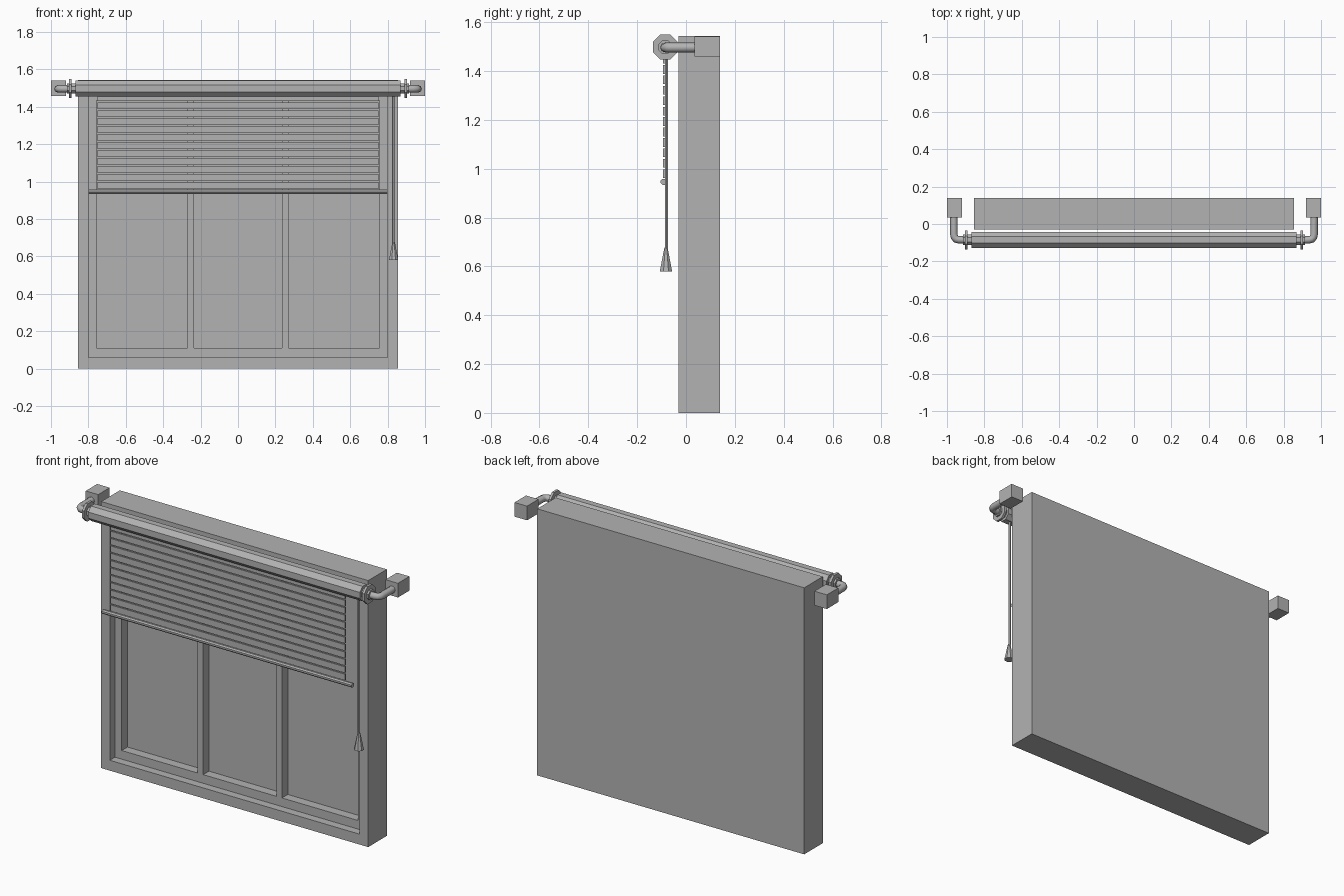
import bpy
from math import pi, cos
from mathutils import Matrix, Vector

if "Cube" in bpy.data.objects:
    bpy.data.objects.remove(bpy.data.objects["Cube"])

GREY = 0.45
mat = bpy.data.materials.new("plain grey")
mat.use_nodes = True
mat.diffuse_color = (GREY, GREY, GREY, 1)
mat.node_tree.nodes["Principled BSDF"].inputs["Base Color"].default_value = (GREY, GREY, GREY, 1)


def box(name, x0, x1, y0, y1, z0, z1):
    bpy.ops.mesh.primitive_cube_add(size=1)
    ob = bpy.context.object
    ob.name = name
    ob.data.transform(Matrix.Translation(((x0 + x1) / 2, (y0 + y1) / 2, (z0 + z1) / 2))
                      @ Matrix.Diagonal((x1 - x0, y1 - y0, z1 - z0, 1)))
    ob.data.materials.append(mat)
    return ob


def prism(name, a, b, r1, r2=None, sides=8):
    """Faceted rod from a to b with flat sides facing the axes; r is measured to the flats."""
    a, b = Vector(a), Vector(b)
    k = 1 / cos(pi / sides)
    bpy.ops.mesh.primitive_cone_add(vertices=sides, radius1=r1 * k,
                                    radius2=(r1 if r2 is None else r2) * k, depth=(b - a).length)
    ob = bpy.context.object
    ob.name = name
    turn = (b - a).to_track_quat('Z', 'Y').to_matrix().to_4x4()
    ob.data.transform(Matrix.Translation((a + b) / 2) @ turn @ Matrix.Rotation(pi / sides, 4, 'Z'))
    ob.data.materials.append(mat)
    return ob


# Window block: stepped recess with three deeper panes
block = box("window_block", -0.855, 0.855, -0.03, 0.14, 0, 1.543)
cuts = [(-0.8, 0.8, 0.017, 0.06, 1.485)]
cuts += [(x0, x1, 0.07, 0.11, 1.435) for x0, x1 in ((-0.757, -0.27), (-0.235, 0.235), (0.27, 0.757))]
for x0, x1, depth, z0, z1 in cuts:
    cutter = box("recess_cutter", x0, x1, -0.2, depth, z0, z1)
    cutter.hide_render = True
    mod = block.modifiers.new("recess", 'BOOLEAN')
    mod.operation = 'DIFFERENCE'
    mod.solver = 'EXACT'
    mod.object = cutter
    bpy.context.view_layer.objects.active = block
    bpy.ops.object.modifier_apply(modifier=mod.name)
    bpy.data.objects.remove(cutter)

# Roller tube
RY, RZ = -0.085, 1.498
prism("roller", (-0.87, RY, RZ), (0.87, RY, RZ), 0.043)

# Blind slats and bottom rail
PITCH = 0.0427
for i in range(12):
    top = 1.467 - i * PITCH
    box("slat", -0.75, 0.75, -0.094, -0.084, top - PITCH + 0.007, top)
prism("bottom_rail", (-0.8, -0.092, 0.946), (0.8, -0.092, 0.946), 0.012)

# Collars, bent arms and wall brackets on both sides
for side, s in (("left", 1), ("right", -1)):
    prism(side + "_hub", (s * 0.865, RY, RZ), (s * 0.915, RY, RZ), 0.028)
    prism(side + "_collar", (s * 0.89, RY, RZ), (s * 0.904, RY, RZ), 0.051)
    box(side + "_bracket", *sorted((s * 0.92, s * 1.0)), 0.035, 0.14, 1.459, 1.541)
    curve = bpy.data.curves.new(side + "_arm", 'CURVE')
    curve.dimensions = '3D'
    curve.bevel_depth = 0.02
    curve.bevel_resolution = 2
    curve.use_fill_caps = True
    path = [(0.905, RY), (0.935, RY), (0.951, -0.081), (0.96, -0.071), (0.963, -0.055), (0.963, 0.04)]
    spline = curve.splines.new('POLY')
    spline.points.add(len(path) - 1)
    for p, (x, y) in zip(spline.points, path):
        p.co = (s * x, y, RZ - 0.002, 1)
    curve.materials.append(mat)
    arm = bpy.data.objects.new(side + "_arm", curve)
    bpy.context.collection.objects.link(arm)

# Pull cord with tassel
prism("pull_cord", (0.83, -0.08, 0.66), (0.83, -0.08, 1.47), 0.006, sides=6)
prism("tassel", (0.832, -0.082, 0.58), (0.832, -0.082, 0.655), 0.025, 0.011)
prism("tassel_cap", (0.832, -0.082, 0.655), (0.832, -0.082, 0.678), 0.011, 0.006)
